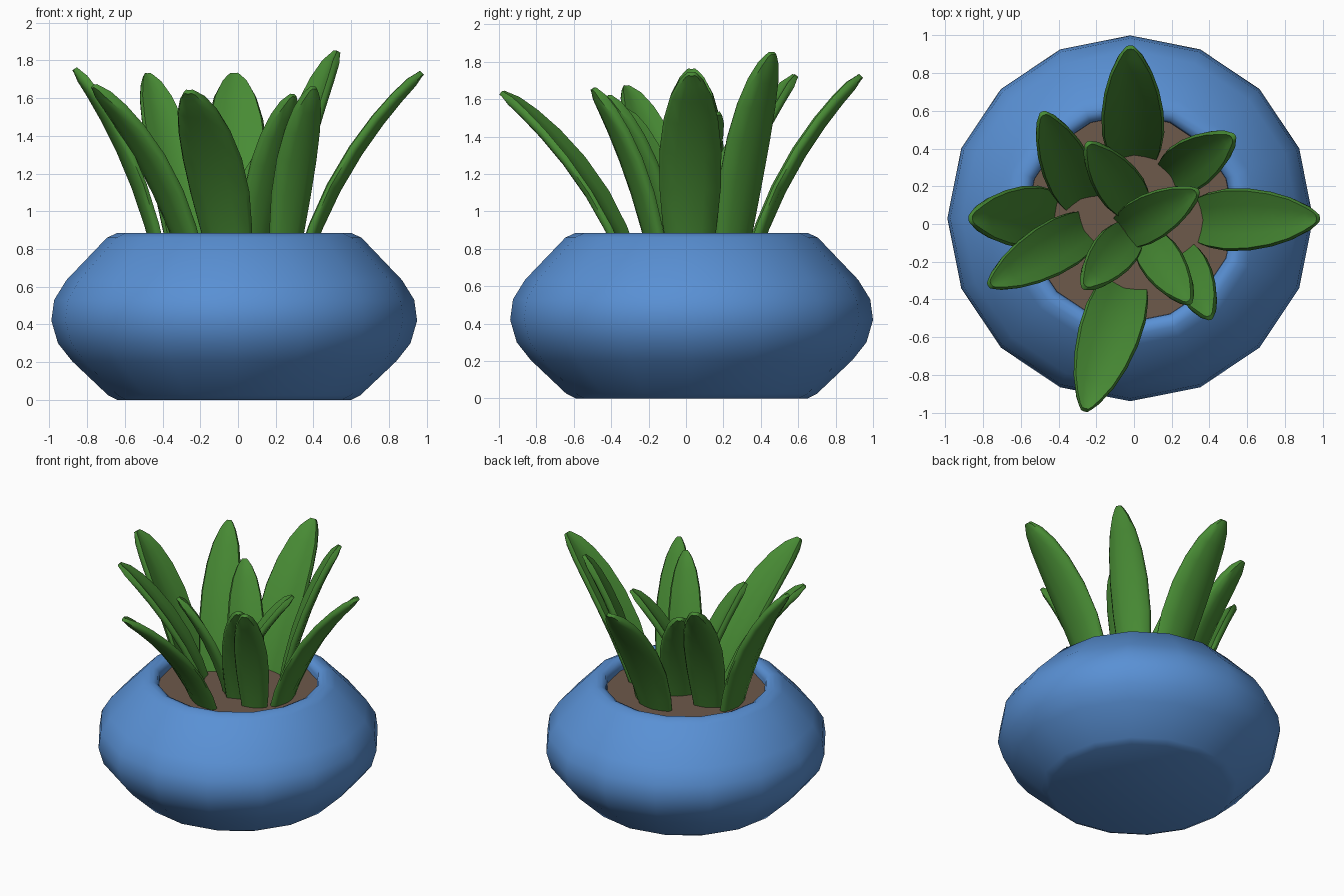
import bpy, bmesh, math
from mathutils import Vector

if "Cube" in bpy.data.objects:
    bpy.data.objects.remove(bpy.data.objects["Cube"])

CX, CY = -0.02, 0.03   # pot axis
SIDES = 16


def material(name, rgb):
    m = bpy.data.materials.new(name)
    m.diffuse_color = (*rgb, 1)
    m.use_nodes = True
    m.node_tree.nodes["Principled BSDF"].inputs["Base Color"].default_value = m.diffuse_color
    return m


BLUE = material("pot_blue", (0.10, 0.28, 0.66))
GREEN = material("leaf_green", (0.065, 0.26, 0.035))
BROWN = material("soil_brown", (0.155, 0.10, 0.07))


def loft(name, rings, mat, angle):
    """Skin closed rings of points and cap both ends."""
    bm = bmesh.new()
    vr = [[bm.verts.new(p) for p in r] for r in rings]
    for a, b in zip(vr, vr[1:]):
        n = len(a)
        for i in range(n):
            j = (i + 1) % n
            bm.faces.new((a[i], a[j], b[j], b[i]))
    bm.faces.new(vr[0][::-1])
    bm.faces.new(vr[-1])
    bmesh.ops.recalc_face_normals(bm, faces=bm.faces)
    me = bpy.data.meshes.new(name)
    bm.to_mesh(me)
    bm.free()
    me.materials.append(mat)
    ob = bpy.data.objects.new(name, me)
    bpy.context.collection.objects.link(ob)
    bpy.ops.object.select_all(action='DESELECT')
    ob.select_set(True)
    bpy.context.view_layer.objects.active = ob
    bpy.ops.object.shade_smooth_by_angle(angle=math.radians(angle))
    return ob


def circle(r, z):
    return [(CX + r * math.cos(2 * math.pi * i / SIDES),
             CY + r * math.sin(2 * math.pi * i / SIDES), z) for i in range(SIDES)]


# Pot: outer wall, rounded rim and inner wall
profile = [(0.62, 0), (0.67, 0.025), (0.86, 0.205), (0.935, 0.30), (0.97, 0.42),
           (0.955, 0.53), (0.89, 0.635), (0.675, 0.86), (0.62, 0.885),
           (0.59, 0.885), (0.56, 0.87), (0.55, 0.84), (0.545, 0.72)]
loft("pot", [circle(r, z) for r, z in profile], BLUE, 50)

# Soil disc
loft("soil", [circle(0.55, 0.74), circle(0.55, 0.81)], BROWN, 30)

# Blade outline (position along leaf, width share) and thickness
OUTLINE = [(0, 0.74), (0.15, 0.88), (0.35, 1), (0.55, 1), (0.72, 0.88),
           (0.85, 0.68), (0.94, 0.42), (0.985, 0.22), (1, 0.12)]
# Cross-section (across, thickness side)
SECTION = [(-1, 0), (-0.92, 1), (-0.45, 1), (0, 1), (0.45, 1), (0.92, 1),
           (1, 0), (0.92, -1), (0.45, -1), (0, -1), (-0.45, -1), (-0.92, -1)]


def leaf(name, base, tip, width):
    """Cupped blade that bends outward from base to tip."""
    p0, p2 = Vector((*base, 0.76)), Vector(tip)
    d = p2 - p0
    p1 = p0 + Vector((d.x * 0.29, d.y * 0.29, d.z * 0.54))
    side = Vector((-d.y, d.x, 0)).normalized()
    rings = []
    for t, share in OUTLINE:
        c = p0 * (1 - t) ** 2 + p1 * 2 * t * (1 - t) + p2 * t * t
        tangent = ((p1 - p0) * (1 - t) + (p2 - p1) * t).normalized()
        inward = tangent.cross(side)
        if inward.z < 0:
            inward = -inward
        h = width / 2 * share
        th = 0.022 * (1 if t < 0.95 else 0.6)
        rings.append([c + side * (u * h) + inward * (0.24 * h * abs(u) ** 1.4 - 0.01 + s * th)
                      for u, s in SECTION])
    loft(name, rings, GREEN, 60)


# Leaves: base xy, tip xyz, width
LEAVES = [
    ((0.00, 0.36), (-0.02, 0.93, 1.73), 0.33),
    ((0.36, 0.02), (0.97, 0.03, 1.74), 0.33),
    ((-0.42, 0.04), (-0.86, 0.03, 1.76), 0.33),
    ((-0.05, -0.33), (-0.26, -0.98, 1.64), 0.33),
    ((-0.26, -0.03), (-0.76, -0.32, 1.67), 0.28),
    ((-0.28, 0.13), (-0.48, 0.58, 1.73), 0.27),
    ((0.00, 0.10), (-0.24, 0.42, 1.565), 0.25),
    ((0.20, 0.25), (0.52, 0.46, 1.85), 0.27),
    ((-0.05, -0.04), (0.33, 0.17, 1.53), 0.25),
    ((-0.03, -0.06), (-0.26, -0.33, 1.55), 0.24),
    ((0.08, -0.10), (0.29, -0.41, 1.62), 0.23),
    ((0.25, -0.16), (0.40, -0.49, 1.66), 0.23),
]
for i, (base, tip, width) in enumerate(LEAVES, 1):
    leaf(f"leaf_{i:02d}", base, tip, width)
